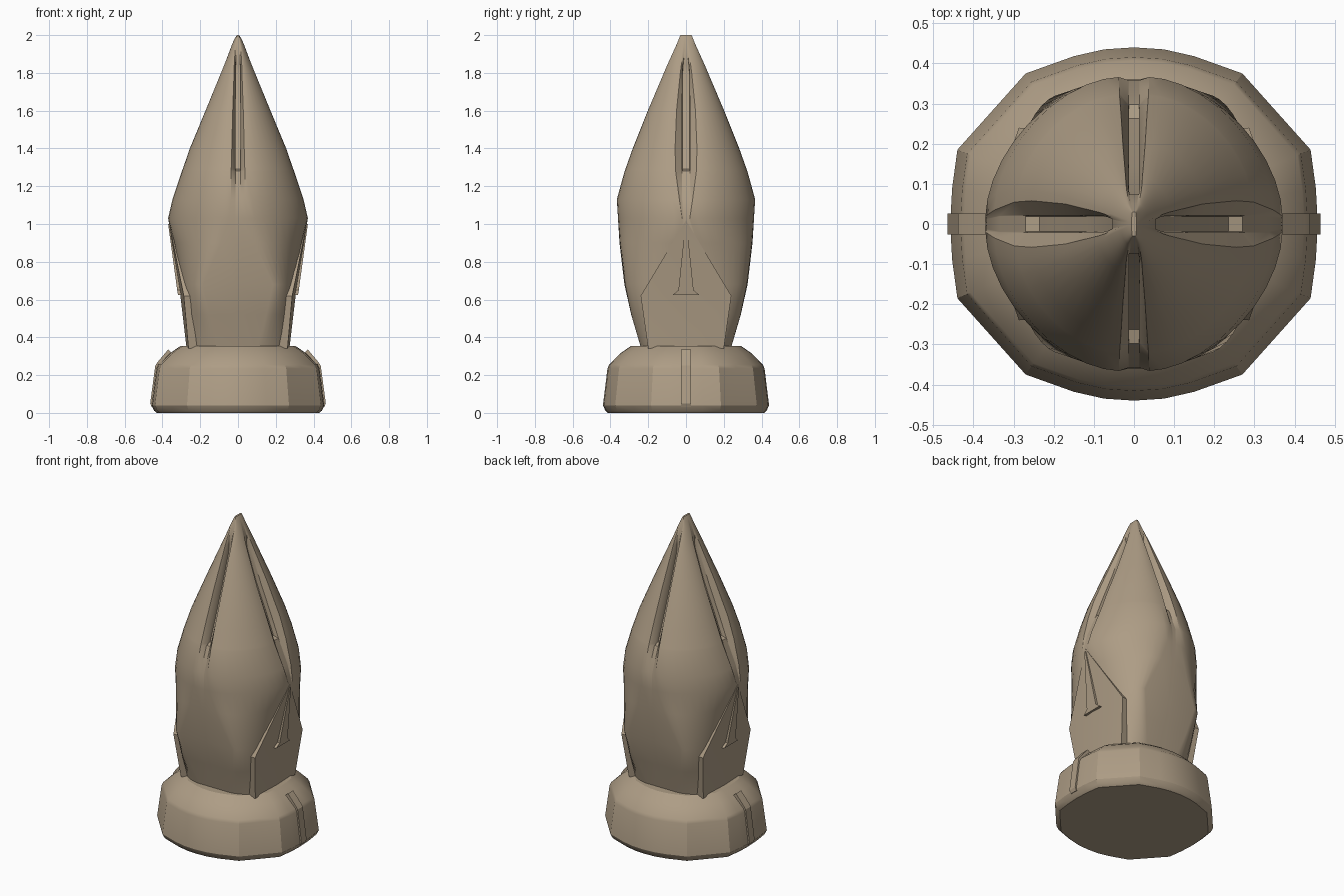
import bpy, bmesh, math

if "Cube" in bpy.data.objects:
    bpy.data.objects.remove(bpy.data.objects["Cube"])

tan = bpy.data.materials.new("warm_tan")
tan.diffuse_color = (0.42, 0.335, 0.235, 1)
tan.use_nodes = True
tan.node_tree.nodes["Principled BSDF"].inputs["Base Color"].default_value = tan.diffuse_color


def make(name, verts, faces, angle=30):
    me = bpy.data.meshes.new(name)
    me.from_pydata(verts, [], faces)
    bm = bmesh.new()
    bm.from_mesh(me)
    bmesh.ops.recalc_face_normals(bm, faces=bm.faces)
    bm.to_mesh(me)
    bm.free()
    ob = bpy.data.objects.new(name, me)
    bpy.context.collection.objects.link(ob)
    me.materials.append(tan)
    bpy.ops.object.select_all(action='DESELECT')
    ob.select_set(True)
    bpy.context.view_layer.objects.active = ob
    bpy.ops.object.shade_smooth_by_angle(angle=math.radians(angle))
    return ob


def full_ring(q, z):
    """Mirror a quarter outline (+y axis to +x axis) into a closed ring."""
    r = q[::-1]
    pts = q + [(x, -y) for x, y in r[1:]] + [(-x, -y) for x, y in q[1:]]
    pts += [(-x, y) for x, y in r[1:-1]]
    return [(x, y, z) for x, y in pts]


def loft(name, rings, angle=30):
    n = len(rings[0])
    verts = [v for r in rings for v in r]
    faces = [(k * n + i, k * n + (i + 1) % n, (k + 1) * n + (i + 1) % n, (k + 1) * n + i)
             for k in range(len(rings) - 1) for i in range(n)]
    faces += [tuple(range(n))[::-1], tuple(range(len(verts) - n, len(verts)))]
    return make(name, verts, faces, angle)


# Base: faceted plinth with a sloped shoulder
outline = [(0, .44), (.075, .435), (.15, .418), (.27, .375), (.355, .28),
           (.44, .185), (.453, .09), (.458, 0)]
rings = []
for z, s in [(0, .94), (.012, .97), (.04, 1), (.235, .945), (.255, .925),
             (.315, .79), (.34, .71), (.355, .66)]:
    rings.append(full_ring([(x * s, y * s) for x, y in outline], z))
loft("base", rings, 25)

# Bud body: z, side ridge x, half width, groove x, front ridge y, half width, groove y, slot depth
levels = [
    (.32, .258, .13, .258, .235, .10, .235, 0),
    (.36, .262, .13, .262, .243, .105, .243, 0),
    (.52, .280, .12, .280, .290, .15, .290, 0),
    (.68, .298, .10, .298, .322, .185, .326, 0),
    (.90, .338, .06, .338, .350, .09, .352, 0),
    (1.03, .370, .02, .368, .360, .05, .360, 0),
    (1.13, .347, .035, .335, .366, .038, .358, 0),
    (1.28, .297, .055, .270, .325, .036, .298, 0),
    (1.29, .293, .055, .266, .321, .036, .293, .03),
    (1.40, .255, .058, .225, .282, .033, .248, .03),
    (1.60, .172, .050, .145, .202, .028, .172, .03),
    (1.80, .090, .030, .076, .117, .021, .098, .025),
    (1.84, .074, .025, .064, .100, .020, .086, .015),
    (1.88, .058, .018, .053, .082, .018, .075, 0),
    (1.95, .032, .010, .032, .050, .012, .050, 0),
    (1.985, .016, .006, .016, .036, .007, .036, 0),
    (2.0, .006, .004, .006, .030, .004, .030, 0),
]


def body_quarter(xr, wx, xg, yr, wy, yg, d):
    sy, sx = min(.012, wy * .6), min(.019, wx * .6)
    q = [(0, yg - d), (sy, yg - d), (sy * 1.1, yg)]
    for i in range(11):
        t = i / 10 * math.pi / 2
        q.append((wy + (xr - wy) * max(math.sin(t), 0) ** 1.15,
                  wx + (yr - wx) * max(math.cos(t), 0) ** 1.15))
    return q + [(xg, sx * 1.1), (xg - d, sx), (xg - d, 0)]


loft("bud_body", [full_ring(body_quarter(*l[1:]), l[0]) for l in levels], 35)

for side, label in ((1, "right"), (-1, "left")):
    # Side plate: bent kite shape leaning on the lower body
    outer = [(.368, 0, 1.02), (.287, .24, .62), (.262, .2, .34),
             (.272, 0, .34), (.262, -.2, .34), (.287, -.24, .62), (.305, 0, .62)]
    n = len(outer)
    verts = [(side * x, y, z) for x, y, z in outer]
    verts += [(side * (x - .05), y * .98, z) for x, y, z in outer]
    tops = [(0, 1, 6), (1, 2, 3, 6), (3, 4, 5, 6), (5, 0, 6)]
    faces = tops + [tuple(i + n for i in f[::-1]) for f in tops]
    faces += [(i, (i + 1) % 6, (i + 1) % 6 + n, i + n) for i in range(6)]
    make(label + "_side_plate", verts, faces, 20)

    # Raised wedge in the middle of the plate, ending in a small ledge
    w = [(.37, .004, 1.0), (.37, -.004, 1.0), (.322, -.04, .65), (.322, .04, .65),
         (.318, .07, .625), (.318, -.07, .625)]
    verts = [(side * x, y, z) for x, y, z in w] + [(side * (x - .05), y, z) for x, y, z in w]
    faces = [(0, 1, 2, 3), (3, 2, 5, 4), (6, 7, 8, 9), (9, 8, 11, 10), (0, 1, 7, 6),
             (1, 2, 8, 7), (2, 5, 11, 8), (5, 4, 10, 11), (4, 3, 9, 10), (3, 0, 6, 9)]
    make(label + "_plate_wedge", verts, faces, 20)

    # Strap over the shoulder of the base
    prof = [(.40, .03), (.456, .03), (.465, .05), (.438, .25), (.425, .27), (.37, .335), (.33, .30)]
    n = len(prof)
    verts = [(side * x, y, z) for y in (-.026, .026) for x, z in prof]
    faces = [tuple(range(n)), tuple(range(n, 2 * n))]
    faces += [(i, (i + 1) % n, (i + 1) % n + n, i + n) for i in range(n)]
    make(label + "_base_strap", verts, faces, 20)
